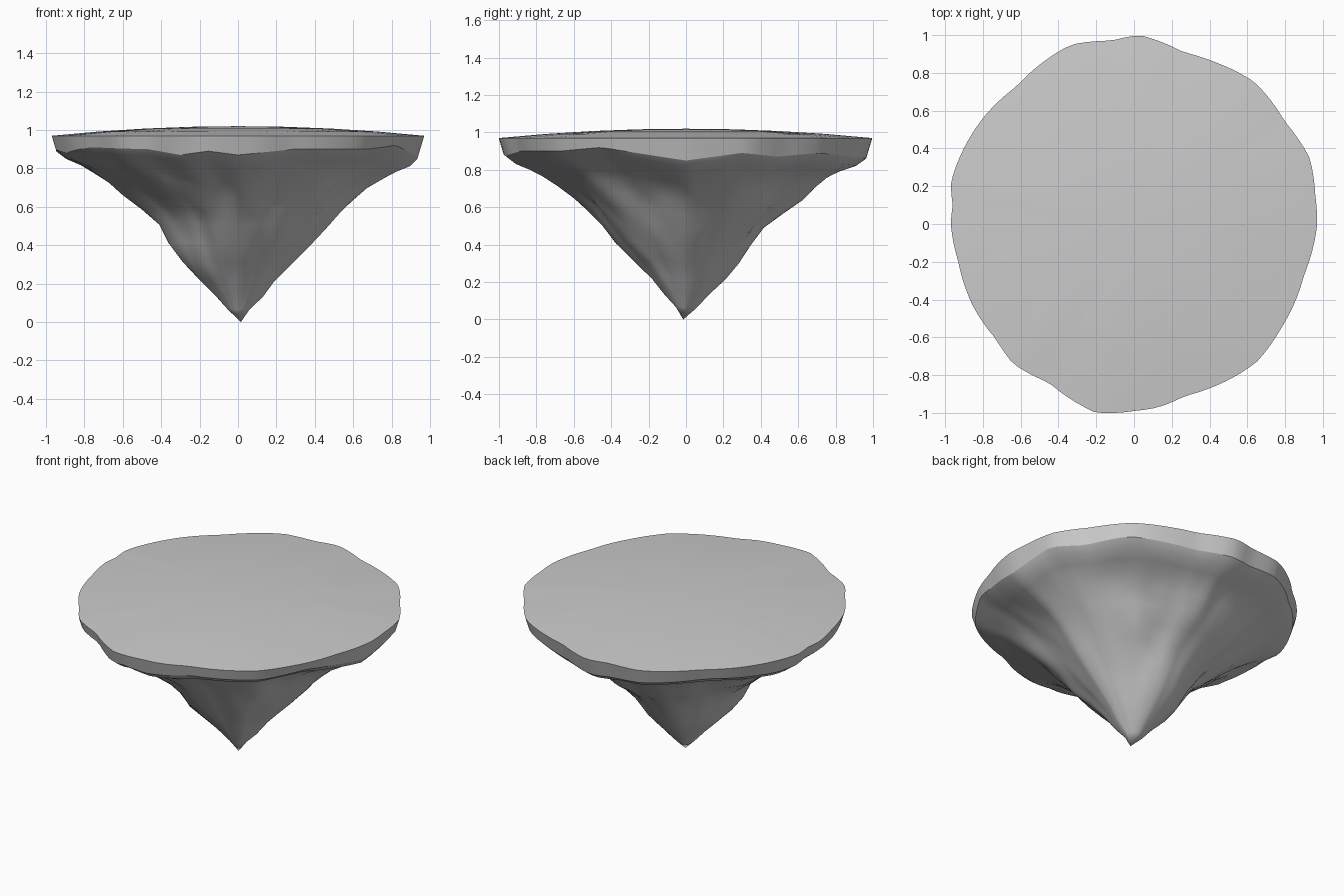
import bpy
import bmesh
import math
from mathutils import Vector, noise

SEGMENTS = 120
TAU = 2 * math.pi

cube = bpy.data.objects.get("Cube")
if cube:
    bpy.data.objects.remove(cube, do_unlink=True)

# Plan outline of the plateau, counter-clockwise
OUTLINE = [(.97, 0), (.96, .15), (.93, .35), (.8, .54), (.64, .75), (.42, .86),
           (.26, .91), (.03, 1), (-.12, .97), (-.33, .95), (-.42, .9), (-.62, .73),
           (-.8, .56), (-.92, .36), (-.97, .22), (-.96, .1), (-.97, 0), (-.93, -.2),
           (-.85, -.44), (-.73, -.61), (-.64, -.74), (-.45, -.84), (-.2, -1),
           (0, -.99), (.13, -.97), (.27, -.91), (.4, -.87), (.65, -.73),
           (.78, -.55), (.9, -.27)]
# Height of the lower rim edge by angle in degrees
LIP = [(0, .85), (18, .89), (31, .87), (47, .89), (70, .87), (90, .86), (112, .88),
       (135, .9), (160, .88), (180, .9), (195, .88), (215, .91), (240, .9),
       (252, .87), (261, .89), (270, .87), (288, .9), (315, .9), (331, .92)]
# Underside profile: share of the rim radius, share of the lip height
PROFILE = [(.92, .955), (.84, .92), (.77, .88), (.69, .82), (.61, .74), (.53, .66),
           (.45, .57), (.37, .46), (.29, .35), (.21, .25), (.13, .155), (.06, .075)]


def around(table, angle):
    """Interpolate a sorted (angle, value) table around the full circle."""
    pairs = table + [(table[0][0] + TAU, table[0][1])]
    for (a, u), (b, v) in zip(pairs, pairs[1:]):
        if a <= angle <= b:
            return u + (v - u) * (angle - a) / (b - a)
    return table[0][1]


radius_table = [(math.atan2(y, x) % TAU, math.hypot(x, y)) for x, y in OUTLINE]
lip_table = [(math.radians(a), z) for a, z in LIP]
angles = [TAU * i / SEGMENTS for i in range(SEGMENTS)]
radii = [around(radius_table, a) for a in angles]
lips = [around(lip_table, a) for a in angles]

bm = bmesh.new()


def make_ring(point):
    return [bm.verts.new(point(a, r, z)) for a, r, z in zip(angles, radii, lips)]


def bridge(upper, lower):
    for i in range(SEGMENTS):
        j = (i + 1) % SEGMENTS
        bm.faces.new((upper[i], lower[i], lower[j], upper[j]))


def fan(ring, tip, upward):
    for i in range(SEGMENTS):
        a, b = ring[i], ring[(i + 1) % SEGMENTS]
        bm.faces.new((a, b, tip) if upward else (b, a, tip))


def polar(a, r, z):
    return Vector((r * math.cos(a), r * math.sin(a), z))


def underside_point(share, height):
    def point(a, r, z):
        # Broad lobes and finer rock bumps, fading out at the lip and the tip
        fade = math.sin(math.pi * min(share, 1)) ** .8
        spot = polar(a, share * 2, height * 2)
        bump = .06 * noise.noise(spot * 1.3) + .02 * noise.noise(spot * 4)
        mean = .96 + (r - .96) * share
        return polar(a, mean * share + bump * fade, z * height)
    return point


# Gently domed top
previous = None
rings = []
for share in (.25, .5, .75, 1):
    rings.append(make_ring(lambda a, r, z: polar(a, r * share, .97 + .05 * (1 - share ** 2))))
fan(rings[0], bm.verts.new((0, 0, 1.02)), True)
for inner, outer in zip(rings, rings[1:]):
    bridge(inner, outer)

# Inward-leaning rim wall
lip_ring = make_ring(lambda a, r, z: polar(a, r - .3 * (.97 - z), z))
bridge(rings[-1], lip_ring)
sharp_verts = set(rings[-1]) | set(lip_ring)

# Rocky underside tapering to a point
previous = lip_ring
for share, height in PROFILE:
    ring = make_ring(underside_point(share, height))
    bridge(previous, ring)
    previous = ring
fan(previous, bm.verts.new((.015, -.015, 0)), False)

# Crisp edges along the top and bottom of the rim
loops = [set(rings[-1]), set(lip_ring)]
for edge in bm.edges:
    if any(edge.verts[0] in loop and edge.verts[1] in loop for loop in loops):
        edge.smooth = False
for face in bm.faces:
    face.smooth = True
bmesh.ops.recalc_face_normals(bm, faces=bm.faces[:])

mesh = bpy.data.meshes.new("floating_rock_island")
bm.to_mesh(mesh)
bm.free()
island = bpy.data.objects.new("floating_rock_island", mesh)
bpy.context.collection.objects.link(island)

# Single stone colour
stone = bpy.data.materials.new("light_grey_stone")
stone.use_nodes = True
colour = (.6, .6, .6, 1)
stone.diffuse_color = colour
stone.node_tree.nodes["Principled BSDF"].inputs["Base Color"].default_value = colour
mesh.materials.append(stone)
